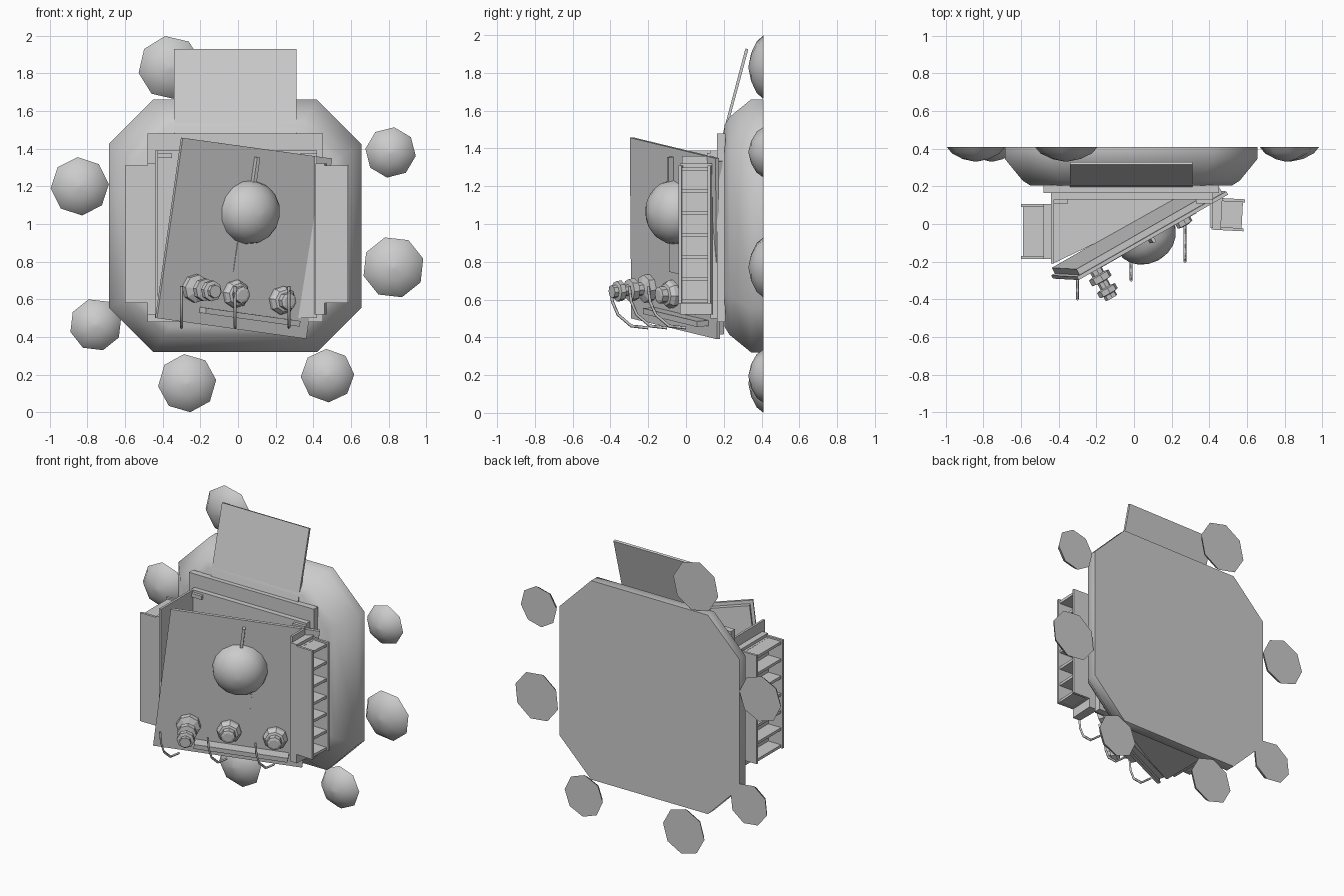
import bpy
import bmesh
import math
import random
from mathutils import Matrix, Vector

random.seed(4)
if "Cube" in bpy.data.objects:
    bpy.data.objects.remove(bpy.data.objects["Cube"])

grey = bpy.data.materials.new("light_grey")
grey.use_nodes = True
COLOUR = (0.6, 0.6, 0.6, 1)
grey.diffuse_color = COLOUR
grey.node_tree.nodes["Principled BSDF"].inputs["Base Color"].default_value = COLOUR


def finish(name, bm, frame=None, smooth=None):
    """Turn a bmesh into an object, optionally placed in a tilted frame."""
    if frame:
        bmesh.ops.transform(bm, matrix=frame, verts=bm.verts)
    bmesh.ops.recalc_face_normals(bm, faces=bm.faces)
    mesh = bpy.data.meshes.new(name)
    bm.to_mesh(mesh)
    bm.free()
    mesh.materials.append(grey)
    obj = bpy.data.objects.new(name, mesh)
    bpy.context.collection.objects.link(obj)
    if smooth:
        bpy.ops.object.select_all(action='DESELECT')
        obj.select_set(True)
        bpy.context.view_layer.objects.active = obj
        bpy.ops.object.shade_smooth_by_angle(angle=math.radians(smooth))
    return obj


def add_box(bm, lo, hi):
    lo, hi = Vector(lo), Vector(hi)
    place = Matrix.Translation((lo + hi) / 2) @ Matrix.Diagonal((*(hi - lo), 1))
    bmesh.ops.create_cube(bm, size=1, matrix=place)


def box(name, lo, hi, frame=None):
    bm = bmesh.new()
    add_box(bm, lo, hi)
    return finish(name, bm, frame)


def loft(name, rings, frame=None, smooth=None):
    """Skin a stack of equal-sized point rings and cap both ends."""
    bm = bmesh.new()
    loops = [[bm.verts.new(p) for p in ring] for ring in rings]
    for a, b in zip(loops, loops[1:]):
        for i in range(len(a)):
            j = (i + 1) % len(a)
            bm.faces.new((a[i], a[j], b[j], b[i]))
    bm.faces.new(loops[0])
    bm.faces.new(loops[-1])
    return finish(name, bm, frame, smooth)


def lathe(name, profile, centre, sides, frame, smooth=None):
    """Revolve (radius, height) pairs about the frame's outward axis."""
    steps = [2 * math.pi * i / sides for i in range(sides)]
    rings = [[(centre[0] + r * math.cos(t), centre[1] + r * math.sin(t), h)
              for t in steps] for r, h in profile]
    return loft(name, rings, frame, smooth)


def tube(name, points, radius):
    curve = bpy.data.curves.new(name, 'CURVE')
    curve.dimensions = '3D'
    curve.bevel_depth = radius
    curve.bevel_resolution = 0
    curve.use_fill_caps = True
    spline = curve.splines.new('POLY')
    spline.points.add(len(points) - 1)
    for p, co in zip(spline.points, points):
        p.co = (*co, 1)
    curve.materials.append(grey)
    obj = bpy.data.objects.new(name, curve)
    bpy.context.collection.objects.link(obj)


# Chamfered octagonal mound with a flat back
def octagon(y, scale):
    w, cut = 0.67 * scale, 0.235 * scale
    corners = [(w, w - cut), (w - cut, w)]
    pts = corners + [(-x, z) for x, z in reversed(corners)]
    pts += [(-x, -z) for x, z in pts]
    return [(x - 0.015, y, z + 0.99) for x, z in pts]


loft("mound", [octagon(0.41, 1), octagon(0.345, 1), octagon(0.23, 0.86),
               octagon(0.205, 0.8)], smooth=50)

# Faceted half-boulders around the mound
boulders = [(-0.36, 1.83, 0.17), (-0.84, 1.2, 0.155), (-0.755, 0.465, 0.14),
            (-0.27, 0.155, 0.155), (0.475, 0.195, 0.142),
            (0.825, 0.77, 0.165), (0.81, 1.38, 0.135)]
for x, z, r in boulders:
    frame = Matrix.Translation((x, 0.41, z)) @ Matrix.Rotation(math.pi / 2, 4, 'X')
    frame = frame @ Matrix.Rotation(random.uniform(0, 0.7), 4, 'Z')
    profile = [(r, 0), (r * 0.82, 0.035), (r * 0.45, 0.065), (0.01, 0.078)]
    lathe("boulder", profile, (0, 0), 8, frame, 60)

# Back plate, inner flange and the raised leaning lid
box("back_plate", (-0.48, 0.165, 0.48), (0.45, 0.208, 1.48))
box("inner_flange", (-0.44, 0.13, 0.5), (0.42, 0.165, 1.39))
loft("raised_lid", [[(x, 0.19, 1.46), (x, 0.205, 1.46), (x, 0.33, 1.925),
                     (x, 0.315, 1.93)] for x in (-0.34, 0.31)])
for x in (-0.44, 0.33):
    box("lid_catch", (x, 0.11, 1.35), (x + 0.09, 0.166, 1.375))

# Open wedge-shaped tank
box("tank_left_wall", (-0.44, -0.21, 0.5), (-0.425, 0.14, 1.39))
box("tank_right_wall", (0.405, -0.02, 0.52), (0.42, 0.14, 1.36))
loft("tank_floor", [[(-0.43, 0.14, z), (-0.43, -0.21, z), (0.3, 0.14, z)]
                    for z in (0.5, 0.515)])


# Ladder-like cooling racks on both sides
def rack(name, width, frame):
    bm = bmesh.new()
    h = width / 2
    add_box(bm, (0, -h, 0.52), (0.05, h, 1.32))
    add_box(bm, (0.05, -h, 0.58), (0.065, h, 1.3))
    for side in (-1, 1):
        y = side * (h - 0.008)
        add_box(bm, (0.05, y - 0.008, 0.58), (0.17, y + 0.008, 1.31))
    for i in range(7):
        z = 0.585 + i * 0.116
        add_box(bm, (0.06, -h, z), (0.16, h, z + 0.018))
    finish(name, bm, frame)


rack("left_rack", 0.17, Matrix.Translation((0.415, 0.055, 0))
     @ Matrix.Rotation(math.radians(-3), 4, 'Z'))
rack("right_rack", 0.29, Matrix.Translation((-0.43, -0.04, 0))
     @ Matrix.Rotation(math.pi, 4, 'Z'))

# Tilted front cover: local x across, y up, z outward
across = Vector((0.795, 0.455, -0.11)).normalized()
out = across.cross(Vector((0.15, 0, 0.955))).normalized()
up = out.cross(across)
door = Matrix((across, up, out)).transposed().to_4x4()
door.translation = (-0.43, -0.29, 0.5)
box("cover_plate", (0, 0, -0.02), (0.92, 0.967, 0), door)
box("cover_body", (0.02, 0.02, -0.055), (0.9, 0.945, -0.02), door)
box("name_panel", (0.42, 0.3, 0), (0.56, 0.46, 0.004), door)
box("cover_handle", (0.45, 0.75, 0), (0.468, 0.92, 0.03), door)
dome = [(0.17 * math.cos(t), 0.145 * math.sin(t))
        for t in (0, 0.3, 0.6, 0.9, 1.2, 1.5)]
lathe("cover_dome", dome, (0.467, 0.624), 16, door, 60)

# Stepped terminals along the foot of the cover
nut = [(0.075, 0), (0.075, 0.025), (0.06, 0.045), (0.045, 0.05),
       (0.045, 0.085), (0.03, 0.09)]
stack = [(0.075, 0), (0.075, 0.035), (0.035, 0.05), (0.035, 0.085),
         (0.06, 0.09), (0.06, 0.125), (0.03, 0.13), (0.03, 0.165),
         (0.055, 0.17), (0.055, 0.2), (0.035, 0.205), (0.035, 0.23)]
for a, profile in ((0.2, stack), (0.45, nut), (0.735, nut)):
    lathe("terminal", profile, (a, 0.185), 8, door)
box("cover_ledge", (0.25, 0.06, 0), (0.83, 0.09, 0.07), door)

# Bent hooks below the terminals
bend = [(0, 0.67), (0.01, 0.59), (0.04, 0.52), (0.11, 0.46), (0.2, 0.45)]
for x, y in ((-0.3, -0.4), (-0.015, -0.3), (0.27, -0.2)):
    tube("hook", [(x, y + dy, z) for dy, z in bend], 0.008)
